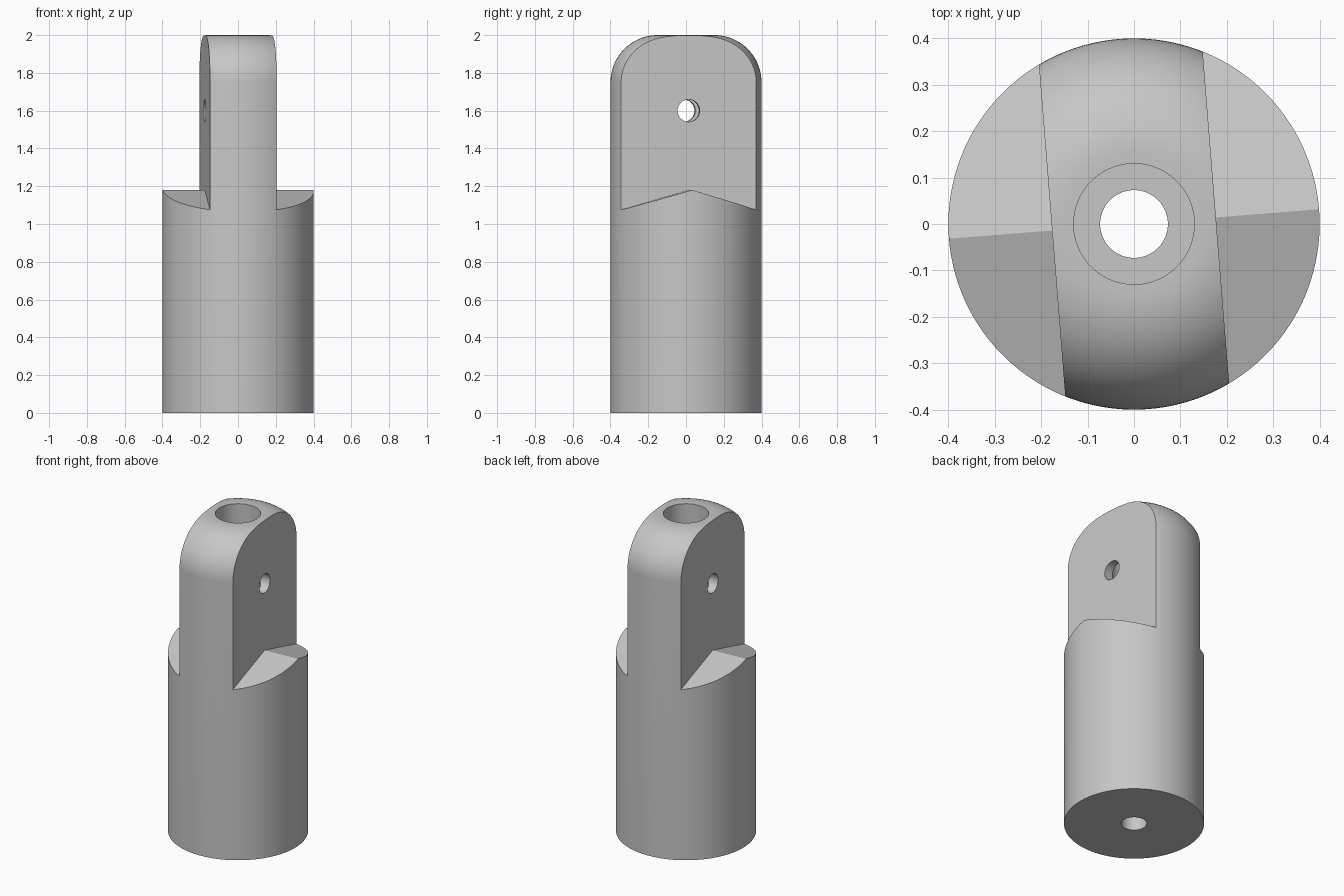
import bpy, bmesh, math
from mathutils import Matrix

if "Cube" in bpy.data.objects:
    bpy.data.objects.remove(bpy.data.objects["Cube"], do_unlink=True)

RADIUS, HEIGHT, FILLET = 0.4, 2.0, 0.25
BORE, PILOT, BORE_FLOOR = 0.13, 0.073, 0.8
TAB_HALF, RIDGE, SLOPE = 0.177, 1.18, 0.292
PIN_Z, PIN_RADIUS = 1.6, 0.059
TURN = math.radians(4.55)
SEGMENTS = 128

grey = bpy.data.materials.new("plain grey")
grey.use_nodes = True
colour = (0.57, 0.57, 0.57, 1)
grey.diffuse_color = colour
grey.node_tree.nodes["Principled BSDF"].inputs["Base Color"].default_value = colour


def make_object(name, bm):
    bmesh.ops.recalc_face_normals(bm, faces=bm.faces)
    mesh = bpy.data.meshes.new(name)
    bm.to_mesh(mesh)
    bm.free()
    obj = bpy.data.objects.new(name, mesh)
    bpy.context.collection.objects.link(obj)
    mesh.materials.append(grey)
    return obj


def lathe(name, profile):
    """Revolve a closed (radius, height) outline around z."""
    bm = bmesh.new()
    verts = [bm.verts.new((r, 0, z)) for r, z in profile]
    edges = [bm.edges.new((a, b)) for a, b in zip(verts, verts[1:] + verts[:1])]
    bmesh.ops.spin(bm, geom=verts + edges, cent=(0, 0, 0), axis=(0, 0, 1),
                   angle=math.tau, steps=SEGMENTS, use_merge=True)
    bmesh.ops.remove_doubles(bm, verts=bm.verts, dist=1e-5)
    return make_object(name, bm)


def prism(name, outline, x0, x1):
    """Extrude a (y, z) outline along x."""
    bm = bmesh.new()
    face = bm.faces.new([bm.verts.new((x0, y, z)) for y, z in outline])
    moved = bmesh.ops.extrude_face_region(bm, geom=[face])["geom"]
    bmesh.ops.translate(bm, vec=(x1 - x0, 0, 0),
                        verts=[v for v in moved if isinstance(v, bmesh.types.BMVert)])
    return make_object(name, bm)


def cut(target, cutter):
    cutter.hide_render = True
    mod = target.modifiers.new("cut", "BOOLEAN")
    mod.operation, mod.solver, mod.object = "DIFFERENCE", "EXACT", cutter
    bpy.context.view_layer.objects.active = target
    bpy.ops.object.modifier_apply(modifier=mod.name)
    bpy.data.objects.remove(cutter, do_unlink=True)


# Round post with a rounded top and a stepped bore down its axis
corner = RADIUS - FILLET
steps = 20
arc = [(corner + FILLET * math.cos(math.pi / 2 * i / steps),
        HEIGHT - FILLET + FILLET * math.sin(math.pi / 2 * i / steps))
       for i in range(steps + 1)]
post = lathe("tabbed_post", [(PILOT, 0), (RADIUS, 0)] + arc +
             [(BORE, HEIGHT), (BORE, BORE_FLOOR), (PILOT, BORE_FLOOR)])

# Cut both flanks away, leaving the tab above ridged shoulders
reach = 0.6
shoulder = [(-reach, RIDGE - reach * SLOPE), (0, RIDGE),
            (reach, RIDGE - reach * SLOPE), (reach, 2.3), (-reach, 2.3)]
for side in (-1, 1):
    cut(post, prism("flank_cutter", shoulder, side * TAB_HALF, side * reach))

# Cross hole for the pin
circle = [(PIN_RADIUS * math.cos(math.tau * i / 48),
           PIN_Z + PIN_RADIUS * math.sin(math.tau * i / 48)) for i in range(48)]
cut(post, prism("pin_cutter", circle, -reach, reach))

# Slight turn about the upright axis
post.data.transform(Matrix.Rotation(TURN, 4, "Z"))

bpy.ops.object.select_all(action="DESELECT")
post.select_set(True)
bpy.context.view_layer.objects.active = post
bpy.ops.object.shade_smooth_by_angle(angle=math.radians(25))
